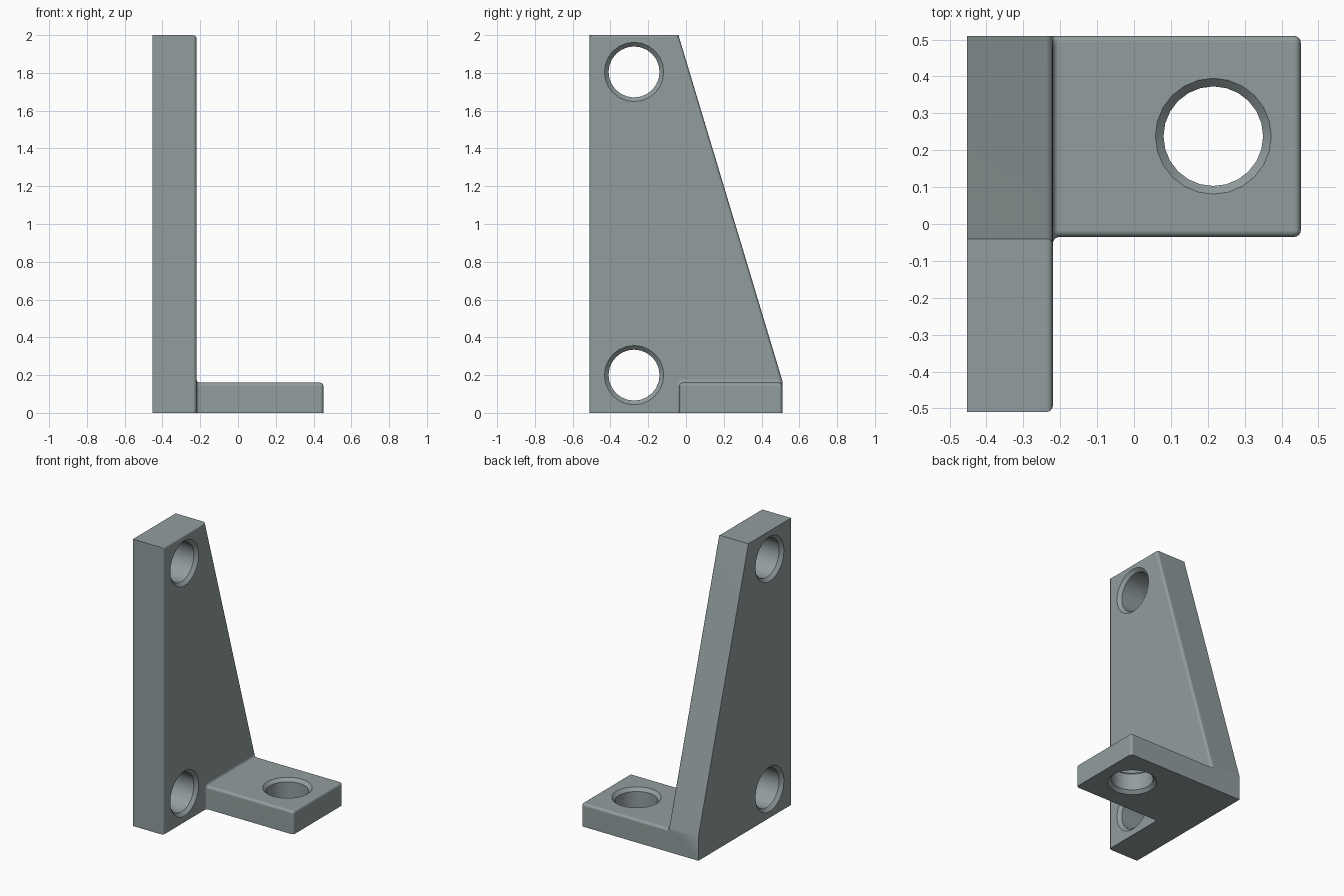
import bpy, bmesh, math
from mathutils import Matrix, Vector

if "Cube" in bpy.data.objects:
    bpy.data.objects.remove(bpy.data.objects["Cube"])

X0, X1, X2 = -0.453, -0.22, 0.452   # plate back, plate face, foot tip
Y0, Y1 = -0.51, 0.51
FOOT_Y, FOOT_Z = -0.035, 0.16
R = 0.018                           # edge rounding
STEPS = 4

grey = bpy.data.materials.new("blue grey metal")
grey.diffuse_color = (0.29, 0.34, 0.345, 1)
grey.use_nodes = True
grey.node_tree.nodes["Principled BSDF"].inputs["Base Color"].default_value = grey.diffuse_color


def make(name, bm):
    bmesh.ops.recalc_face_normals(bm, faces=bm.faces[:])
    me = bpy.data.meshes.new(name)
    bm.to_mesh(me)
    bm.free()
    me.materials.append(grey)
    ob = bpy.data.objects.new(name, me)
    bpy.context.collection.objects.link(ob)
    return ob


def loft(name, rings):
    """Closed solid through equal-length rings of points."""
    bm = bmesh.new()
    vs = [[bm.verts.new(p) for p in ring] for ring in rings]
    n = len(vs[0])
    for a, b in zip(vs, vs[1:]):
        for i in range(n):
            j = (i + 1) % n
            bm.faces.new((a[i], a[j], b[j], b[i]))
    bm.faces.new(vs[0])
    bm.faces.new(vs[-1])
    return make(name, bm)


def combine(target, other, operation):
    mod = target.modifiers.new("combine", 'BOOLEAN')
    mod.operation = operation
    mod.solver = 'EXACT'
    mod.object = other
    bpy.context.view_layer.objects.active = target
    bpy.ops.object.modifier_apply(modifier=mod.name)
    bpy.data.objects.remove(other)


# Tapered upright plate, rounded around its inner face
bm = bmesh.new()
profile = [(Y0, 0), (Y1, 0), (Y1, 0.17), (-0.04, 2), (Y0, 2)]
base = bm.faces.new([bm.verts.new((X0, y, z)) for y, z in profile])
ext = bmesh.ops.extrude_face_region(bm, geom=[base])
bmesh.ops.translate(bm, vec=(X1 - X0, 0, 0),
                    verts=[g for g in ext["geom"] if isinstance(g, bmesh.types.BMVert)])
bmesh.ops.recalc_face_normals(bm, faces=bm.faces[:])
edges = []
for e in bm.edges:
    a, b = e.verts[0].co, e.verts[1].co
    on_face = min(a.x, b.x) > X1 - 0.001
    bottom = max(a.z, b.z) < 0.01
    back = min(a.y, b.y) > Y1 - 0.001
    if on_face and not bottom and not back:
        edges.append(e)
bmesh.ops.bevel(bm, geom=edges, offset=R, segments=STEPS, profile=0.5, affect='EDGES')
bracket = make("bracket", bm)


# Foot: rounded section that flares into the plate and rounds off at the tip
def section(x, d):
    r = max(R - d, 0.001)
    ya, yb, zt = FOOT_Y + d, Y1 - max(d, 0), FOOT_Z - d
    pts = [(x, ya, 0)]
    for k in range(STEPS + 1):
        t = math.pi / 2 * k / STEPS
        pts.append((x, ya + r - r * math.cos(t), zt - r + r * math.sin(t)))
    for k in range(STEPS + 1):
        t = math.pi / 2 * k / STEPS
        pts.append((x, yb - r + r * math.sin(t), zt - r + r * math.cos(t)))
    pts.append((x, yb, 0))
    return pts


angles = [math.pi / 2 * k / STEPS for k in range(STEPS + 1)]
stations = [(-0.3, 0), (X1 - 0.005, 0)]
stations += [(X1 + R - R * math.cos(t), R * math.sin(t) - R) for t in angles]
stations += [(X2 - R + R * math.sin(t), R - R * math.cos(t)) for t in angles]
foot = loft("foot", [section(x, d) for x, d in stations])
combine(bracket, foot, 'UNION')


# Bolt holes, chamfered at both ends
def drill(start, direction, length, radius=0.135, chamfer=0.022, sides=24):
    out = 0.02
    stops = [(-out, radius + chamfer + out), (chamfer, radius),
             (length - chamfer, radius), (length + out, radius + chamfer + out)]
    turn = Vector((0, 0, 1)).rotation_difference(Vector(direction)).to_matrix().to_4x4()
    place = Matrix.Translation(start) @ turn
    rings = [[place @ Vector((r * math.cos(2 * math.pi * i / sides),
                              r * math.sin(2 * math.pi * i / sides), h))
              for i in range(sides)] for h, r in stops]
    combine(bracket, loft("hole_cutter", rings), 'DIFFERENCE')


for z in (0.2, 1.805):
    drill((X0, -0.275, z), (1, 0, 0), X1 - X0)
drill((0.215, 0.238, 0), (0, 0, 1), FOOT_Z)

# Smooth rounding with crisp edges and flat faces
bpy.ops.object.select_all(action='DESELECT')
bracket.select_set(True)
bpy.context.view_layer.objects.active = bracket
bpy.ops.object.shade_smooth_by_angle(angle=math.radians(35))
weighted = bracket.modifiers.new("flat face normals", 'WEIGHTED_NORMAL')
weighted.keep_sharp = True
